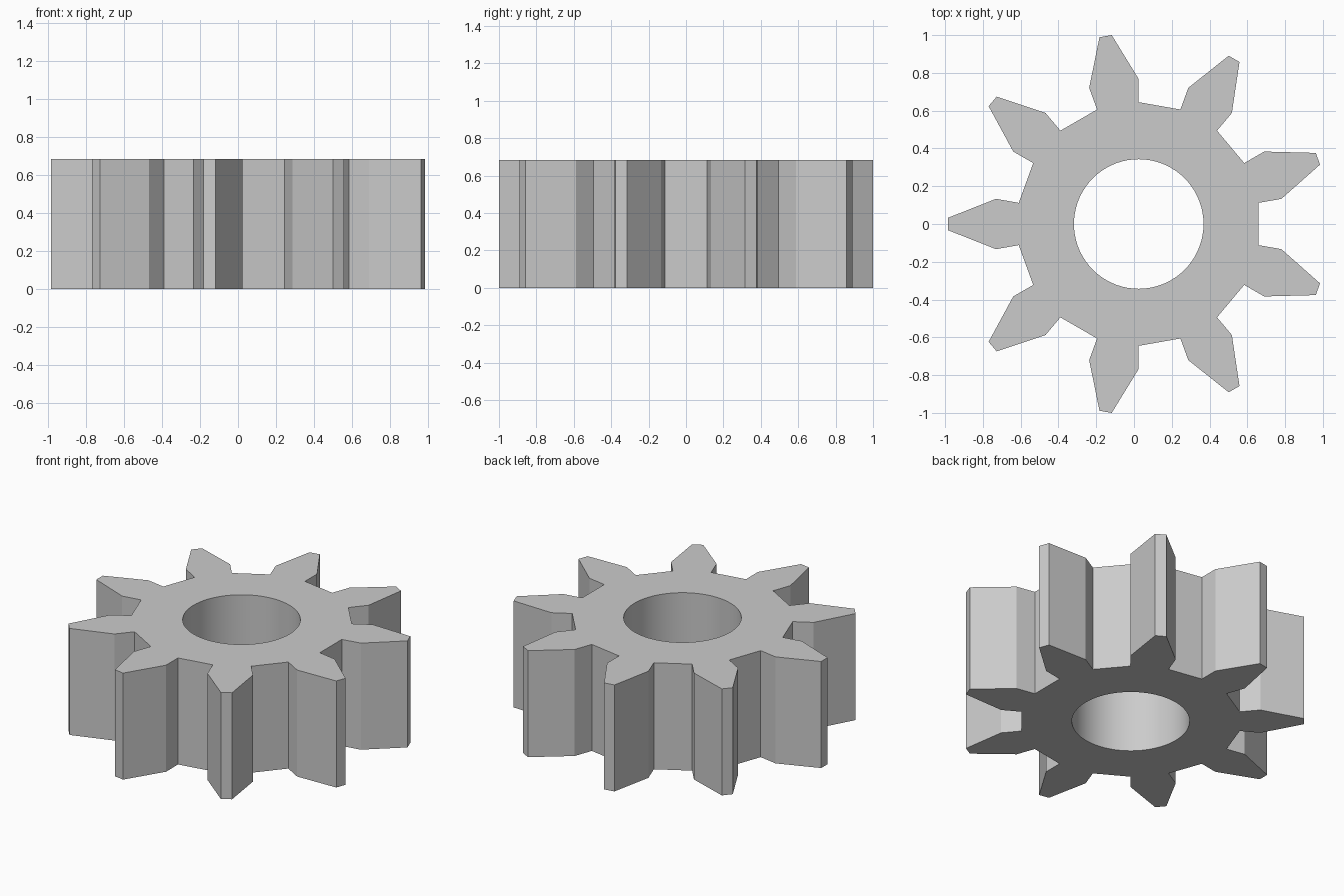
import bpy
import bmesh
from math import cos, sin, radians
from mathutils import Vector

cube = bpy.data.objects.get("Cube")
if cube:
    bpy.data.objects.remove(cube, do_unlink=True)

TEETH = 9
PITCH = 360 / TEETH
HALF = PITCH / 4            # half the angle covered by a tooth base
TIP_HALF = 1.87             # half the angle covered by a tooth tip
BORE_R, ROOT_R, FLANK_R, TIP_R = 0.343, 0.645, 0.767, 1.0102
HEIGHT = 0.685
CENTRE_X = 0.025            # offset that centres the odd-toothed outline
ARC_STEPS = 4               # bore segments per half pitch

grey = bpy.data.materials.new("plain_grey")
grey.use_nodes = True
grey.diffuse_color = (0.6, 0.6, 0.6, 1)
grey.node_tree.nodes["Principled BSDF"].inputs["Base Color"].default_value = (0.6, 0.6, 0.6, 1)

bm = bmesh.new()


def point(radius, degrees):
    a = radians(degrees)
    return bm.verts.new((CENTRE_X + radius * cos(a), radius * sin(a), 0))


def bore_arc(start, end):
    """Bore points running backwards, closing a sector on its inner side."""
    return [point(BORE_R, end + (start - end) * i / ARC_STEPS)
            for i in range(ARC_STEPS + 1)]


# Flat gear outline: a tooth sector and a gap sector for each pitch
for i in range(TEETH):
    a = 180 + i * PITCH
    tooth = [(ROOT_R, -HALF), (FLANK_R, -HALF), (TIP_R, -TIP_HALF),
             (TIP_R, TIP_HALF), (FLANK_R, HALF), (ROOT_R, HALF)]
    bm.faces.new([point(r, a + d) for r, d in tooth] + bore_arc(a - HALF, a + HALF))
    gap = [point(ROOT_R, a + HALF), point(ROOT_R, a + PITCH - HALF)]
    bm.faces.new(gap + bore_arc(a + HALF, a + PITCH - HALF))
bmesh.ops.remove_doubles(bm, verts=bm.verts[:], dist=0.0005)

# Raise the outline into a solid
raised = bmesh.ops.extrude_face_region(bm, geom=bm.faces[:])["geom"]
bmesh.ops.translate(bm, vec=Vector((0, 0, HEIGHT)),
                    verts=[g for g in raised if isinstance(g, bmesh.types.BMVert)])
bmesh.ops.recalc_face_normals(bm, faces=bm.faces[:])

mesh = bpy.data.meshes.new("gear_wheel")
bm.to_mesh(mesh)
bm.free()
mesh.materials.append(grey)
gear = bpy.data.objects.new("gear_wheel", mesh)
bpy.context.collection.objects.link(gear)

# Smooth bore, crisp teeth
bpy.ops.object.select_all(action='DESELECT')
gear.select_set(True)
bpy.context.view_layer.objects.active = gear
bpy.ops.object.shade_smooth_by_angle(angle=radians(10))
